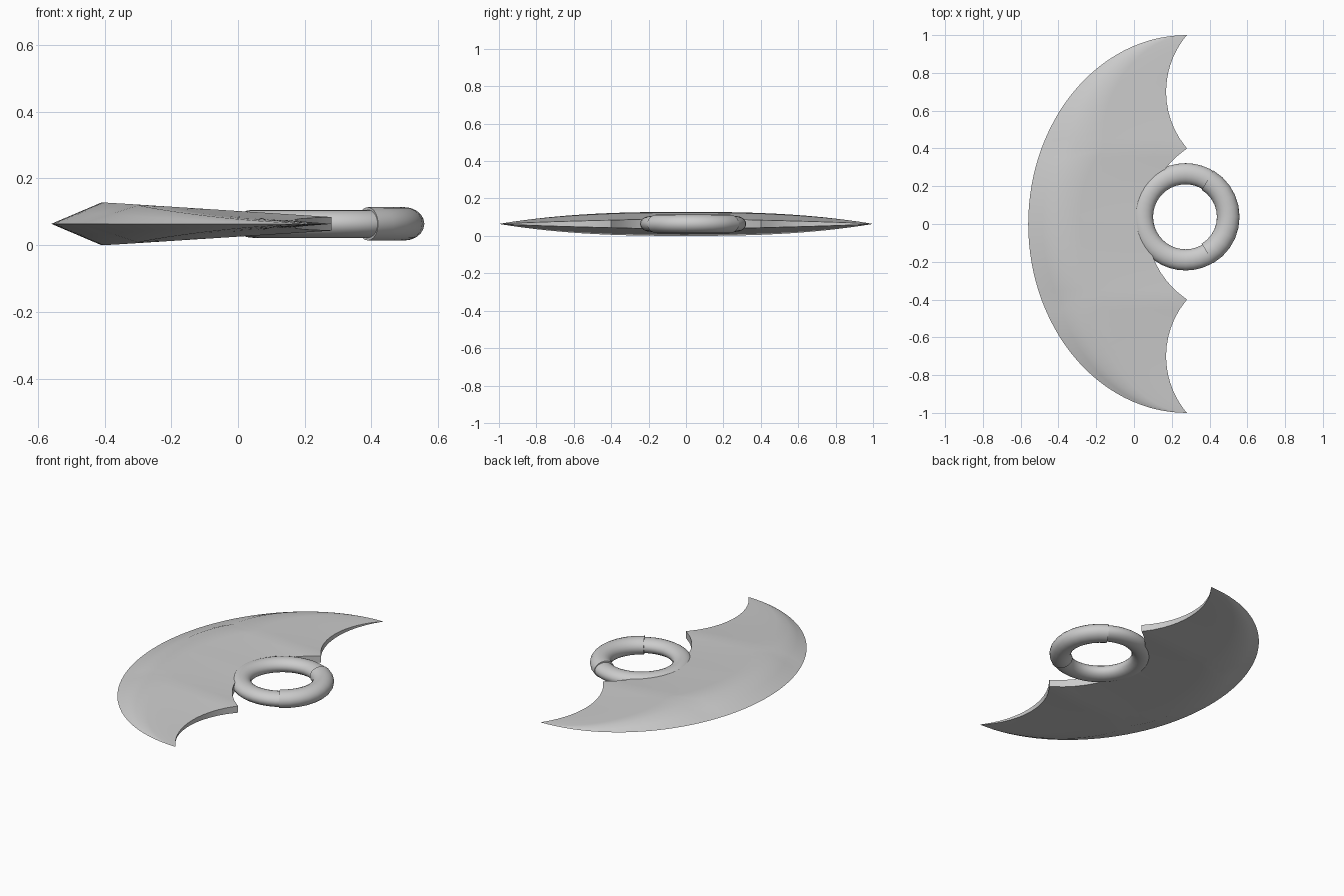
import bpy, bmesh
from math import sin, cos, pi, sqrt, radians, asin

if "Cube" in bpy.data.objects:
    bpy.data.objects.remove(bpy.data.objects["Cube"])

ZC = 0.064              # mid-plane height
RING = (0.273, 0.038)   # ring centre


def finish(name, bm, angle):
    bmesh.ops.remove_doubles(bm, verts=bm.verts, dist=1e-5)
    bmesh.ops.recalc_face_normals(bm, faces=bm.faces)
    me = bpy.data.meshes.new(name)
    bm.to_mesh(me)
    bm.free()
    ob = bpy.data.objects.new(name, me)
    bpy.context.collection.objects.link(ob)
    bpy.ops.object.select_all(action='DESELECT')
    ob.select_set(True)
    bpy.context.view_layer.objects.active = ob
    bpy.ops.object.shade_smooth_by_angle(angle=radians(angle))
    return ob


# Blade outline: elliptical cutting edge, scalloped inner edge
def outer_x(y):
    return 0.28 - 0.84 * sqrt(max(0, 1 - y * y))


def inner_x(y):
    y = abs(y)
    if y > 0.4:
        return 0.634 - sqrt(0.464 ** 2 - (y - 0.7) ** 2)
    return 0.549 - sqrt(0.482 ** 2 - y * y)


def blade():
    bm = bmesh.new()
    a = asin(0.4)
    half = [a * i / 8 for i in range(1, 9)] + [a + (pi / 2 - a) * i / 20 for i in range(1, 21)]
    ys = [-sin(t) for t in reversed(half)] + [0] + [sin(t) for t in half]
    fracs = [0, 0.12, 0.24, 0.43, 0.62, 0.81, 1]
    sheets = {1: [], -1: []}
    for y in ys:
        xo, xi = outer_x(y), (inner_x(y) if abs(y) < 0.9999 else 0.28)
        ridge = ZC * (1 - abs(y) ** 2.6)
        back = 0.03 * max(0, 1 - abs(y)) ** 0.75
        for side in sheets:
            row = []
            for f in fracs:
                h = ridge * f / 0.24 if f <= 0.24 else ridge + (back - ridge) * (f - 0.24) / 0.76
                row.append(bm.verts.new((xo + (xi - xo) * f, y, ZC + side * h)))
            sheets[side].append(row)
    for rows in sheets.values():
        for r, s in zip(rows, rows[1:]):
            for j in range(len(fracs) - 1):
                bm.faces.new((r[j], r[j + 1], s[j + 1], s[j]))
    # inner edge wall
    t, b = sheets[1], sheets[-1]
    for i in range(len(ys) - 1):
        bm.faces.new((t[i][-1], t[i + 1][-1], b[i + 1][-1], b[i][-1]))
    return finish("crescent_blade", bm, 30)


# Elliptical tube swept around the ring centre
def ring_sweep(name, start, end, steps, mid, rad, high, sides=20):
    bm = bmesh.new()
    loops = []
    for i in range(steps + 1):
        a = radians(start + (end - start) * i / steps)
        loop = []
        for j in range(sides):
            p = 2 * pi * j / sides
            r = mid + rad * cos(p)
            loop.append(bm.verts.new((RING[0] + r * cos(a), RING[1] + r * sin(a), ZC + high * sin(p))))
        loops.append(loop)
    for l, m in zip(loops, loops[1:]):
        for j in range(sides):
            k = (j + 1) % sides
            bm.faces.new((l[j], l[k], m[k], m[j]))
    if end - start < 360:
        bm.faces.new(loops[0])
        bm.faces.new(loops[-1])
    return finish(name, bm, 40)


blade()
ring_sweep("handle_ring", 0, 360, 40, 0.228, 0.056, 0.042)
ring_sweep("handle_grip", -59, 59, 10, 0.226, 0.060, 0.050)
